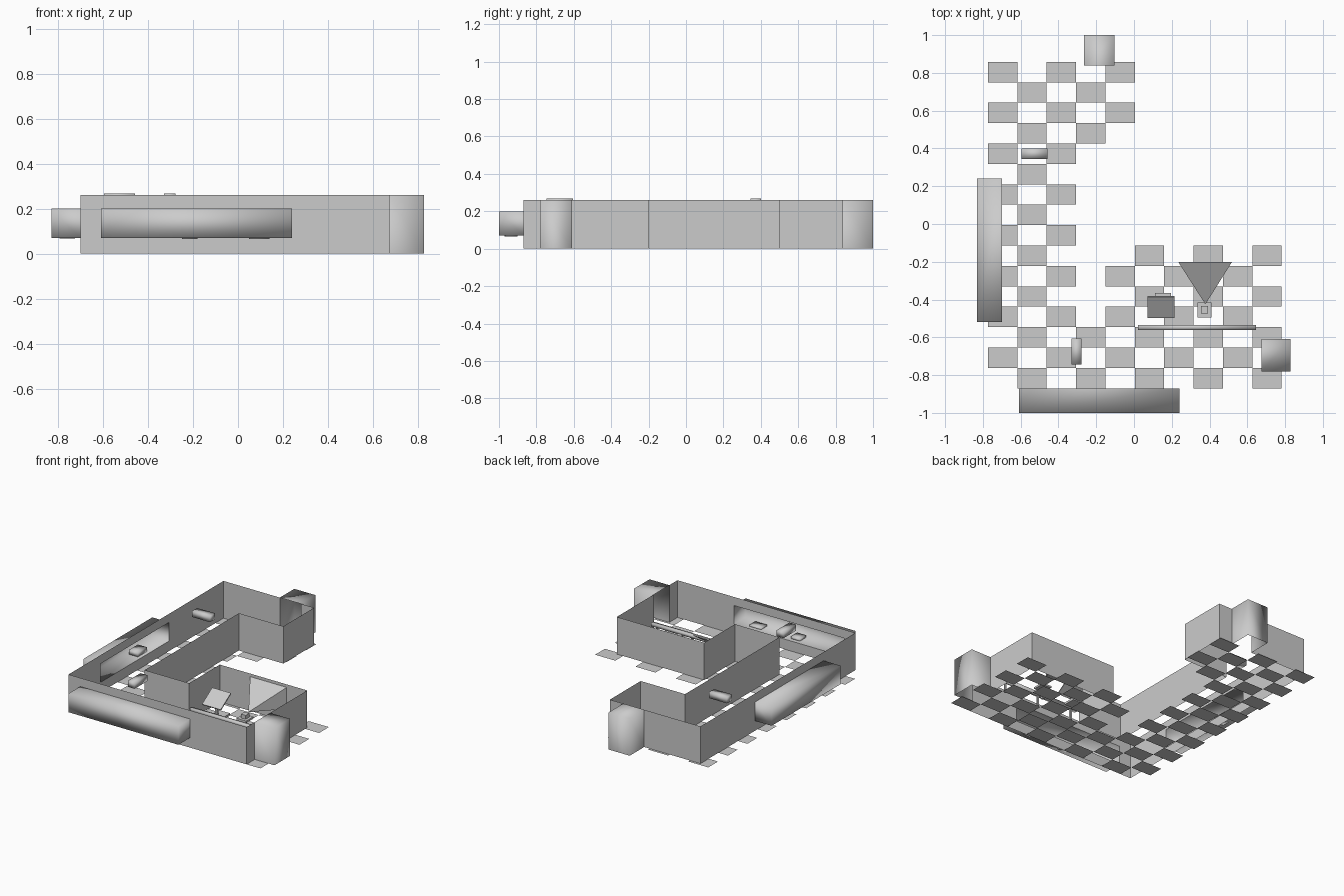
import bpy
import bmesh
from mathutils import Vector

default = bpy.data.objects.get("Cube")
if default:
    bpy.data.objects.remove(default)

grey = bpy.data.materials.new("plain grey")
grey.use_nodes = True
COLOUR = (0.6, 0.6, 0.6, 1)
grey.diffuse_color = COLOUR
grey.node_tree.nodes["Principled BSDF"].inputs["Base Color"].default_value = COLOUR

H = 0.26                      # wall height
SILL, HEAD = 0.07, 0.2        # bay window heights
LEFT, RIGHT, FRONT, BACK = -0.7, 0.675, -0.87, 0.84


def finish(name, bm, smooth=False):
    mesh = bpy.data.meshes.new(name)
    bm.to_mesh(mesh)
    bm.free()
    mesh.materials.append(grey)
    for p in mesh.polygons:
        p.use_smooth = smooth
    obj = bpy.data.objects.new(name, mesh)
    bpy.context.collection.objects.link(obj)
    return obj


def quad(bm, *pts):
    bm.faces.new([bm.verts.new(p) for p in pts])


def box(name, lo, hi, skip=(), smooth=True):
    """Box between two corners, leaving out faces whose normal is in skip."""
    lo, hi = Vector(lo), Vector(hi)
    bm = bmesh.new()
    bmesh.ops.create_cube(bm, size=1)
    for v in bm.verts:
        v.co = (lo + hi) / 2 + v.co * (hi - lo)
    bm.normal_update()
    gone = [f for f in bm.faces if any(f.normal.dot(Vector(n)) > 0.9 for n in skip)]
    bmesh.ops.delete(bm, geom=gone, context='FACES')
    return finish(name, bm, smooth)


def wall(name, start, end, opening=None):
    """Thin wall; opening = (from, to, bottom, top) measured along the wall."""
    a, b = Vector((*start, 0)), Vector((*end, 0))
    length = (b - a).length
    along = (b - a) / length
    bm = bmesh.new()

    def panel(s, t, z0, z1):
        if t > s and z1 > z0:
            p, q = a + along * s, a + along * t
            quad(bm, (p.x, p.y, z0), (q.x, q.y, z0), (q.x, q.y, z1), (p.x, p.y, z1))

    if opening:
        s, t, z0, z1 = opening
        panel(0, s, 0, H)
        panel(t, length, 0, H)
        panel(s, t, 0, z0)
        panel(s, t, z1, H)
    else:
        panel(0, length, 0, H)
    return finish(name, bm)


# Checkered floor: every second tile under the Z-shaped plan
TX, TY = 0.1555, 0.108
floor = bmesh.new()
for r in range(16):
    for c in range(10):
        inside = r <= 3 or (r <= 6 and c != 3) or c <= 2 or (r >= 12 and c <= 4)
        if (7 <= r <= 11 and c > 2) or (r >= 12 and c > 4):
            inside = False
        if inside and (r + c) % 2:
            x, y = -0.773 + c * TX, FRONT + r * TY
            quad(floor, (x, y, 0), (x + TX, y, 0), (x + TX, y + TY, 0), (x, y + TY, 0))
finish("floor_tiles", floor)

# Outer walls with their openings
wall("front_wall", (LEFT, FRONT), (RIGHT, FRONT), (0.09, 0.94, SILL, HEAD))
wall("right_wall", (RIGHT, FRONT), (RIGHT, -0.2), (0.09, 0.26, 0, H))
wall("back_wall", (0, BACK), (LEFT, BACK), (0.103, 0.265, 0, H))
wall("left_wall", (LEFT, BACK), (LEFT, FRONT), (0.6, 1.36, SILL, HEAD))

# Inner walls, following the plan from one end room to the other
plan = [(RIGHT, -0.2), (0, -0.2), (0, -0.54), (-0.343, -0.54),
        (-0.343, 0.5), (0, 0.5), (0, BACK)]
for i, (p, q) in enumerate(zip(plan, plan[1:])):
    wall(f"inner_wall_{i + 1}", p, q)

# Bay window seats, open to the inside
box("front_bay", (-0.61, -1, SILL), (0.24, FRONT, HEAD), [(0, 1, 0)])
box("left_bay", (-0.83, -0.52, SILL), (LEFT, 0.24, HEAD), [(1, 0, 0)])

# Door alcoves, open to the inside and below
box("right_alcove", (RIGHT, -0.78, 0), (0.828, -0.61, H), [(-1, 0, 0), (0, 0, -1)])
box("back_alcove", (-0.265, BACK, 0), (-0.103, 1, H), [(0, -1, 0), (0, 0, -1)])

# Hanging boxes over the corridor
box("back_hanging_box", (-0.596, 0.345, 0.225), (-0.458, 0.4, 0.267))
box("front_hanging_box", (-0.33, -0.745, 0.225), (-0.277, -0.605, 0.267))

# Things lying on the bay seats
box("front_seat_book", (0.05, -0.965, 0.066), (0.14, -0.9, 0.08))
box("front_seat_cushion", (-0.25, -0.97, 0.066), (-0.18, -0.9, 0.085))
box("left_seat_cushion", (-0.795, -0.07, 0.068), (-0.725, 0.03, 0.1))

# Rail across the end room
box("rail", (0.02, -0.56, 0.075), (0.645, -0.535, 0.098))
for i, x in enumerate((0.06, 0.33, 0.6)):
    box(f"rail_post_{i + 1}", (x, -0.553, 0), (x + 0.012, -0.541, 0.075), smooth=False)

# Tilted board on a stand
board = box("tilted_board", (-0.072, -0.067, -0.004), (0.072, 0.067, 0.004), smooth=False)
board.location = (0.143, -0.44, 0.15)
board.rotation_euler.x = 0.58
box("board_stand", (0.135, -0.445, 0.03), (0.151, -0.43, 0.145), smooth=False)
box("board_foot", (0.11, -0.45, 0.02), (0.195, -0.365, 0.035), smooth=False)

# Projector on a small table
box("projector_table", (0.335, -0.495, 0.075), (0.41, -0.415, 0.088), smooth=False)
box("table_leg", (0.363, -0.465, 0), (0.381, -0.445, 0.075), smooth=False)
box("projector", (0.355, -0.475, 0.088), (0.392, -0.435, 0.115), smooth=False)

# Light beam: a pyramid spreading from the projector to the wall
beam = bmesh.new()
tip = beam.verts.new((0.378, -0.425, 0.115))
screen = [beam.verts.new((x, -0.202, z)) for x, z in
          ((0.235, 0.09), (0.518, 0.09), (0.518, 0.24), (0.235, 0.24))]
for i in range(4):
    beam.faces.new((tip, screen[i - 1], screen[i]))
beam.faces.new(screen)
bmesh.ops.recalc_face_normals(beam, faces=beam.faces)
finish("projector_beam", beam)
